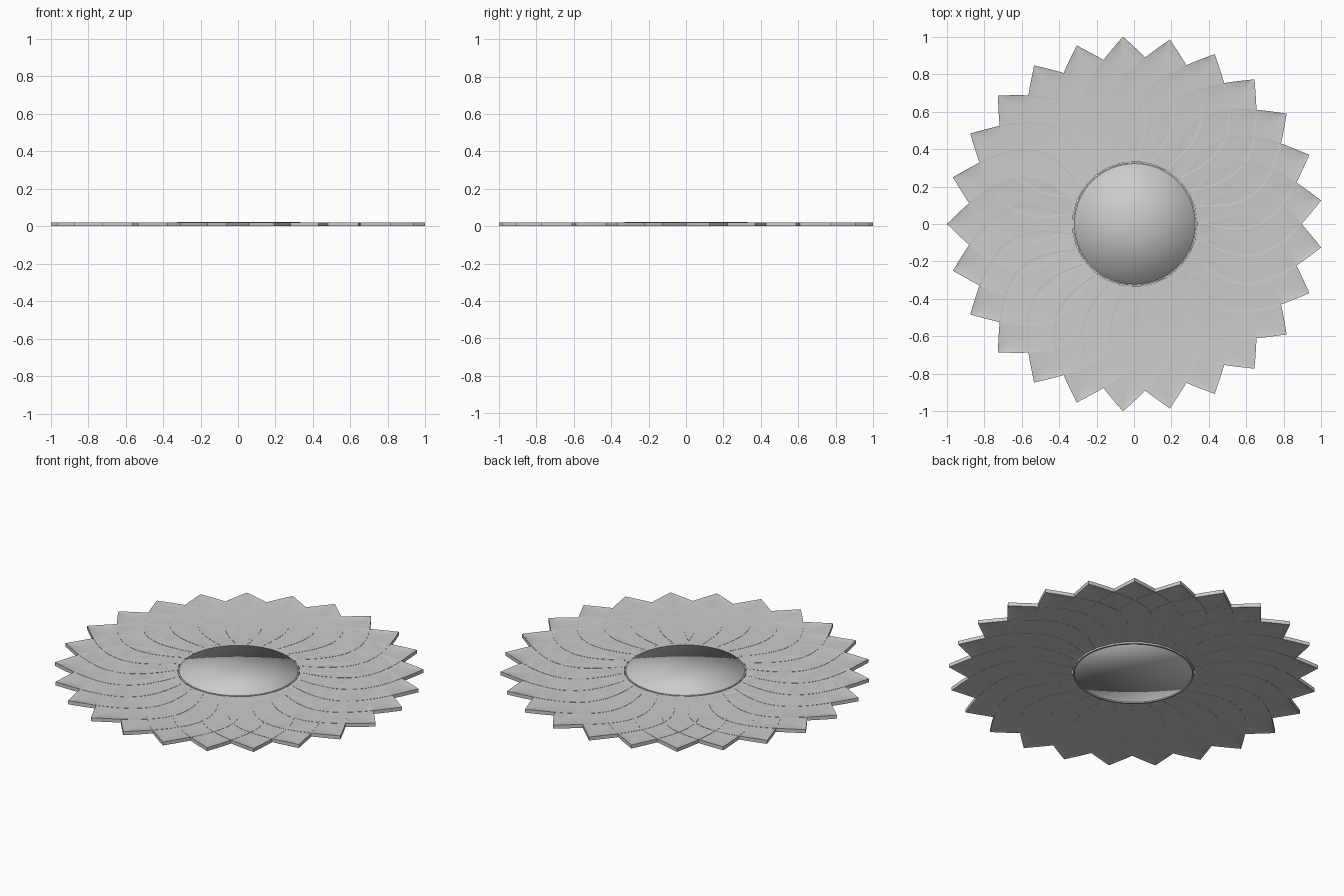
import bpy, bmesh, math

if "Cube" in bpy.data.objects:
    bpy.data.objects.remove(bpy.data.objects["Cube"], do_unlink=True)

PETALS = 25
TIP = 1.002          # petal tip radius
INNER = 0.33         # where petals meet the hub
ROOT = 0.2           # virtual start of the lens outline
HALF_WIDTH = 0.25
TOP = 0.021
CENTRE_X = 0.004

grey = bpy.data.materials.new("plain grey")
grey.use_nodes = True
colour = (0.6, 0.6, 0.6, 1)
grey.diffuse_color = colour
grey.node_tree.nodes["Principled BSDF"].inputs["Base Color"].default_value = colour


def add_object(name, mesh):
    obj = bpy.data.objects.new(name, mesh)
    bpy.context.collection.objects.link(obj)
    obj.location.x = CENTRE_X
    return obj


def finish(bm, name):
    bmesh.ops.recalc_face_normals(bm, faces=bm.faces)
    mesh = bpy.data.meshes.new(name)
    bm.to_mesh(mesh)
    bm.free()
    mesh.materials.append(grey)
    return mesh


def smooth_by_angle(obj):
    bpy.ops.object.select_all(action="DESELECT")
    obj.select_set(True)
    bpy.context.view_layer.objects.active = obj
    bpy.ops.object.shade_smooth_by_angle(angle=math.radians(30))


def petal_mesh(stations=20):
    """Lens-shaped slab with a faintly raised rim, thinner towards the hub."""
    bm = bmesh.new()
    across = (-1, -0.94, 0, 0.94, 1)
    rings = []
    for i in range(stations + 1):
        s = i / stations
        x = INNER + (TIP - INNER) * s
        half = HALF_WIDTH * math.sin(math.pi * (x - ROOT) / (TIP - ROOT))
        floor = 0.007 * (1 - s) ** 2
        ring = []
        for side in (1, -1):
            for v in across[::side]:
                dip = 0 if abs(v) == 1 or i == stations else 0.0012
                z = TOP - dip if side == 1 else floor + dip
                ring.append(bm.verts.new((x, v * half, z)))
        rings.append(ring)
    for a, b in zip(rings, rings[1:]):
        for k in range(len(a)):
            n = (k + 1) % len(a)
            bm.faces.new((a[k], a[n], b[n], b[k]))
    bm.faces.new(rings[0])
    bmesh.ops.remove_doubles(bm, verts=bm.verts, dist=0.0001)
    return finish(bm, "petal")


# Ring of overlapping petals
petal = petal_mesh()
for i in range(PETALS):
    obj = add_object(f"petal_{i + 1}", petal)
    obj.rotation_euler.z = math.pi + math.tau * i / PETALS
    if i == 0:
        smooth_by_angle(obj)

# Thin collar round the hub
bm = bmesh.new()
profile = [(0.32, 0), (0.329, 0), (0.329, 0.0215), (0.32, 0.0215)]
verts = [bm.verts.new((r, 0, z)) for r, z in profile]
edges = [bm.edges.new((verts[k], verts[(k + 1) % 4])) for k in range(4)]
bmesh.ops.spin(bm, geom=verts + edges, axis=(0, 0, 1), cent=(0, 0, 0),
               angle=math.tau, steps=96, use_merge=True)
bmesh.ops.remove_doubles(bm, verts=bm.verts, dist=0.0001)
smooth_by_angle(add_object("hub_collar", finish(bm, "hub_collar")))

# Softly shaded round hub
bpy.ops.mesh.primitive_cylinder_add(vertices=96, radius=0.322, depth=0.0165,
                                    end_fill_type="TRIFAN",
                                    location=(CENTRE_X, 0, 0.01425))
hub = bpy.context.object
hub.name = "hub_disc"
hub.data.materials.append(grey)
bpy.ops.object.shade_smooth()
